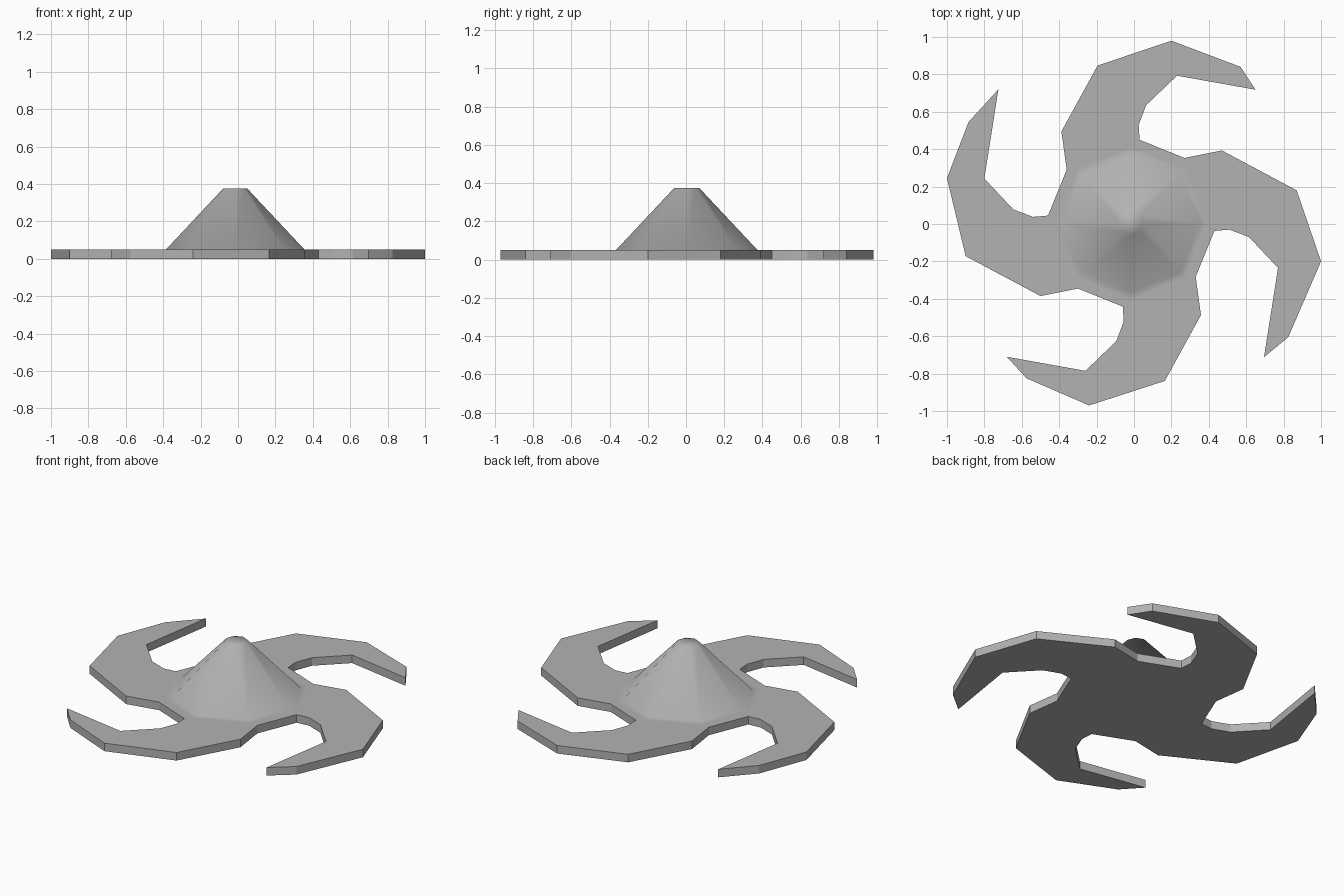
import bpy, bmesh
from math import sin, cos, pi

if "Cube" in bpy.data.objects:
    bpy.data.objects.remove(bpy.data.objects["Cube"])

CX, CY = -0.015, 0.004      # hub centre
THICK, TOP = 0.05, 0.375
SIDES, R_SKIRT, R_BASE, R_TOP = 8, 0.41, 0.37, 0.065

# Two neighbouring hooked arms (clockwise outline), the other two are the half turn
top_arm = [(-0.36, 0.29), (-0.388, 0.495), (-0.195, 0.847), (0.20, 0.98), (0.57, 0.84),
           (0.65, 0.718), (0.23, 0.793), (0.065, 0.635), (0.025, 0.53), (0.03, 0.45)]
right_arm = [(0.27, 0.353), (0.47, 0.393), (0.87, 0.18), (1.0, -0.20), (0.825, -0.605),
             (0.695, -0.712), (0.77, -0.235), (0.615, -0.07), (0.51, -0.03), (0.43, -0.037)]


def half_turn(points):
    return [(2 * CX - x, 2 * CY - y) for x, y in points]


def ring(bm, radius, z):
    return [bm.verts.new((CX + radius * cos(2 * pi * i / SIDES),
                          CY + radius * sin(2 * pi * i / SIDES), z)) for i in range(SIDES)]


grey = bpy.data.materials.new("grey")
grey.diffuse_color = (0.45, 0.45, 0.45, 1)
grey.use_nodes = True
grey.node_tree.nodes["Principled BSDF"].inputs["Base Color"].default_value = grey.diffuse_color


def finish(bm, name):
    mesh = bpy.data.meshes.new(name)
    bm.to_mesh(mesh)
    bm.free()
    mesh.materials.append(grey)
    ob = bpy.data.objects.new(name, mesh)
    bpy.context.collection.objects.link(ob)


# Flat plate with four hooked arms, open under the hub
left_arm = half_turn(right_arm)
left_arm[3], left_arm[4] = (-1.0, 0.245), (-0.885, 0.545)
bottom_arm = half_turn(top_arm)
bottom_arm[3], bottom_arm[4] = (-0.24, -0.97), (-0.575, -0.825)
outline = top_arm + right_arm + bottom_arm + left_arm
outline.reverse()
bm = bmesh.new()
low = [bm.verts.new((x, y, 0)) for x, y in outline]
high = [bm.verts.new((x, y, THICK)) for x, y in outline]
hole = ring(bm, R_SKIRT, THICK)
bm.faces.new(low[::-1])
n = len(outline)
for i in range(n):
    j = (i + 1) % n
    bm.faces.new((low[i], low[j], high[j], high[i]))
edges = [bm.edges.get((high[i], high[(i + 1) % n])) for i in range(n)]
edges += [bm.edges.new((hole[i], hole[(i + 1) % SIDES])) for i in range(SIDES)]
fill = bmesh.ops.triangle_fill(bm, use_beauty=True, edges=edges, normal=(0, 0, 1))
for f in fill["geom"]:
    if isinstance(f, bmesh.types.BMFace):
        f.normal_update()
        if f.normal.z < 0:
            f.normal_flip()
finish(bm, "armed_plate")

# Eight-sided truncated cone whose narrow flat skirt blends into the plate
bm = bmesh.new()
rings = [ring(bm, R_SKIRT, THICK), ring(bm, R_BASE, THICK), ring(bm, R_TOP, TOP)]
for a, b in zip(rings, rings[1:]):
    for i in range(SIDES):
        j = (i + 1) % SIDES
        bm.faces.new((a[i], a[j], b[j], b[i])).smooth = True
bm.faces.new(rings[-1]).smooth = True
finish(bm, "hub_cone")
